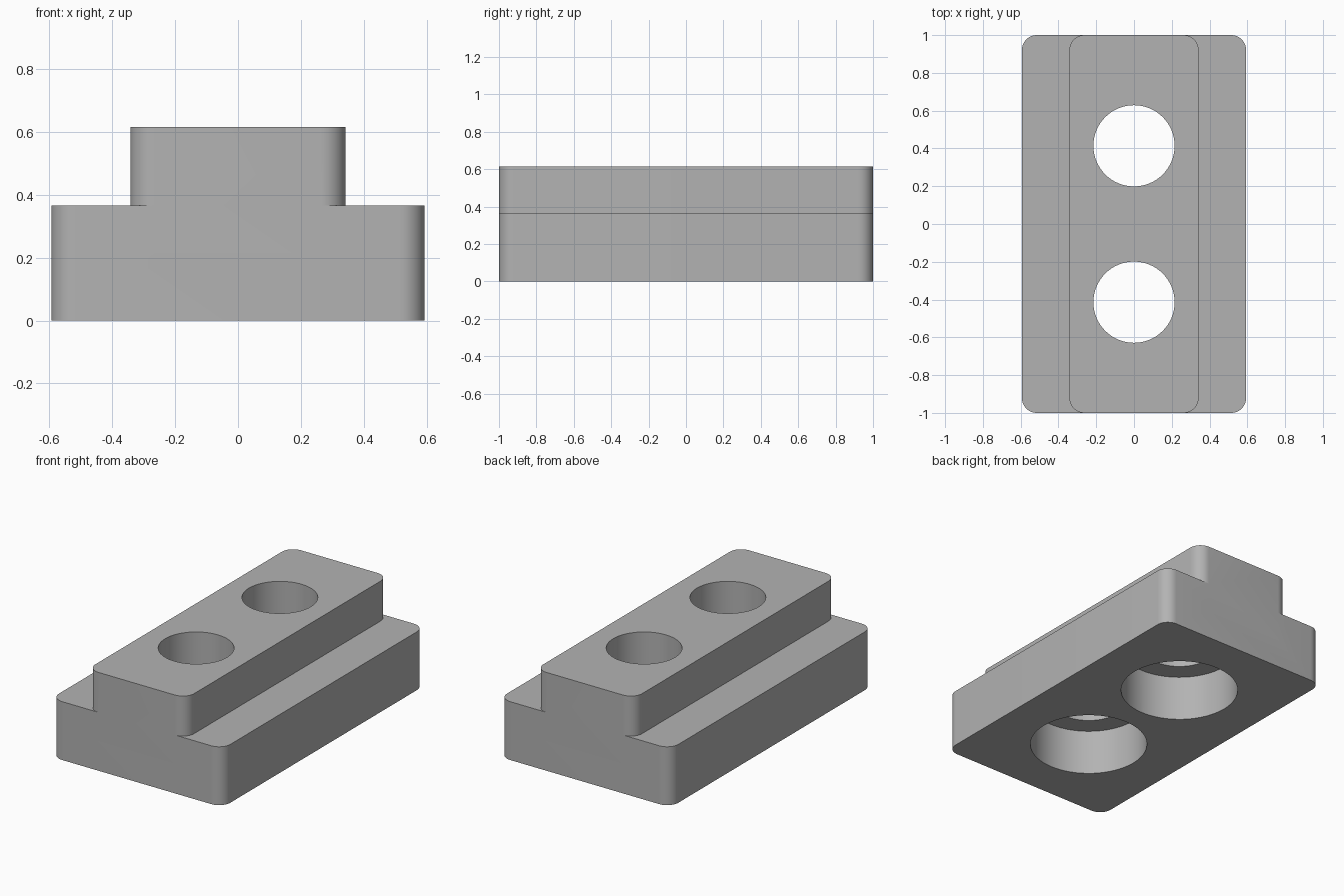
import bpy
import bmesh

default_cube = bpy.data.objects.get("Cube")
if default_cube:
    bpy.data.objects.remove(default_cube, do_unlink=True)

# Single plain grey finish
grey = bpy.data.materials.new("grey_metal")
grey.use_nodes = True
colour = (0.45, 0.45, 0.45, 1)
grey.diffuse_color = colour
grey.node_tree.nodes["Principled BSDF"].inputs["Base Color"].default_value = colour

HALF_LENGTH, CORNER = 1.0, 0.078
BASE_HALF, BASE_TOP = 0.593, 0.365
RIB_HALF, RIB_TOP = 0.342, 0.615
HOLE_Y, HOLE_R = 0.414, 0.215
BORE_R, BORE_DEPTH = 0.342, 0.285


def finish(name, bm):
    mesh = bpy.data.meshes.new(name)
    bm.to_mesh(mesh)
    bm.free()
    mesh.materials.append(grey)
    obj = bpy.data.objects.new(name, mesh)
    bpy.context.collection.objects.link(obj)
    return obj


def rounded_block(name, half_width, z0, z1):
    """Box with rounded vertical corners."""
    bm = bmesh.new()
    bmesh.ops.create_cube(bm, size=2)
    for v in bm.verts:
        v.co.x *= half_width
        v.co.y *= HALF_LENGTH
        v.co.z = z1 if v.co.z > 0 else z0
    upright = [e for e in bm.edges
               if abs(e.verts[0].co.z - e.verts[1].co.z) > 0.01]
    bmesh.ops.bevel(bm, geom=upright, offset=CORNER, segments=10,
                    affect='EDGES', profile=0.5)
    return finish(name, bm)


def drill(name, radius, y, z0, z1):
    """Upright cylinder used as a cutter."""
    bm = bmesh.new()
    bmesh.ops.create_cone(bm, cap_ends=True, segments=64, radius1=radius,
                          radius2=radius, depth=z1 - z0)
    bmesh.ops.translate(bm, verts=bm.verts, vec=(0, y, (z0 + z1) / 2))
    obj = finish(name, bm)
    obj.hide_render = True
    return obj


def combine(target, other, operation):
    """Apply a boolean and discard the helper."""
    mod = target.modifiers.new(operation.lower(), 'BOOLEAN')
    mod.operation = operation
    mod.solver = 'EXACT'
    mod.object = other
    bpy.context.view_layer.objects.active = target
    bpy.ops.object.modifier_apply(modifier=mod.name)
    bpy.data.objects.remove(other, do_unlink=True)


# Wide base with a narrower rib on top
block = rounded_block("stepped_block", BASE_HALF, 0, BASE_TOP)
combine(block, rounded_block("rib", RIB_HALF, BASE_TOP / 2, RIB_TOP), 'UNION')

# Two through holes, each counterbored from below
for y in (-HOLE_Y, HOLE_Y):
    combine(block, drill("hole_cutter", HOLE_R, y, -0.1, 1), 'DIFFERENCE')
    combine(block, drill("bore_cutter", BORE_R, y, -0.1, BORE_DEPTH), 'DIFFERENCE')

# Smooth rounded walls, crisp rims
bpy.ops.object.select_all(action='DESELECT')
block.select_set(True)
bpy.context.view_layer.objects.active = block
bpy.ops.object.shade_smooth_by_angle(angle=0.6)
